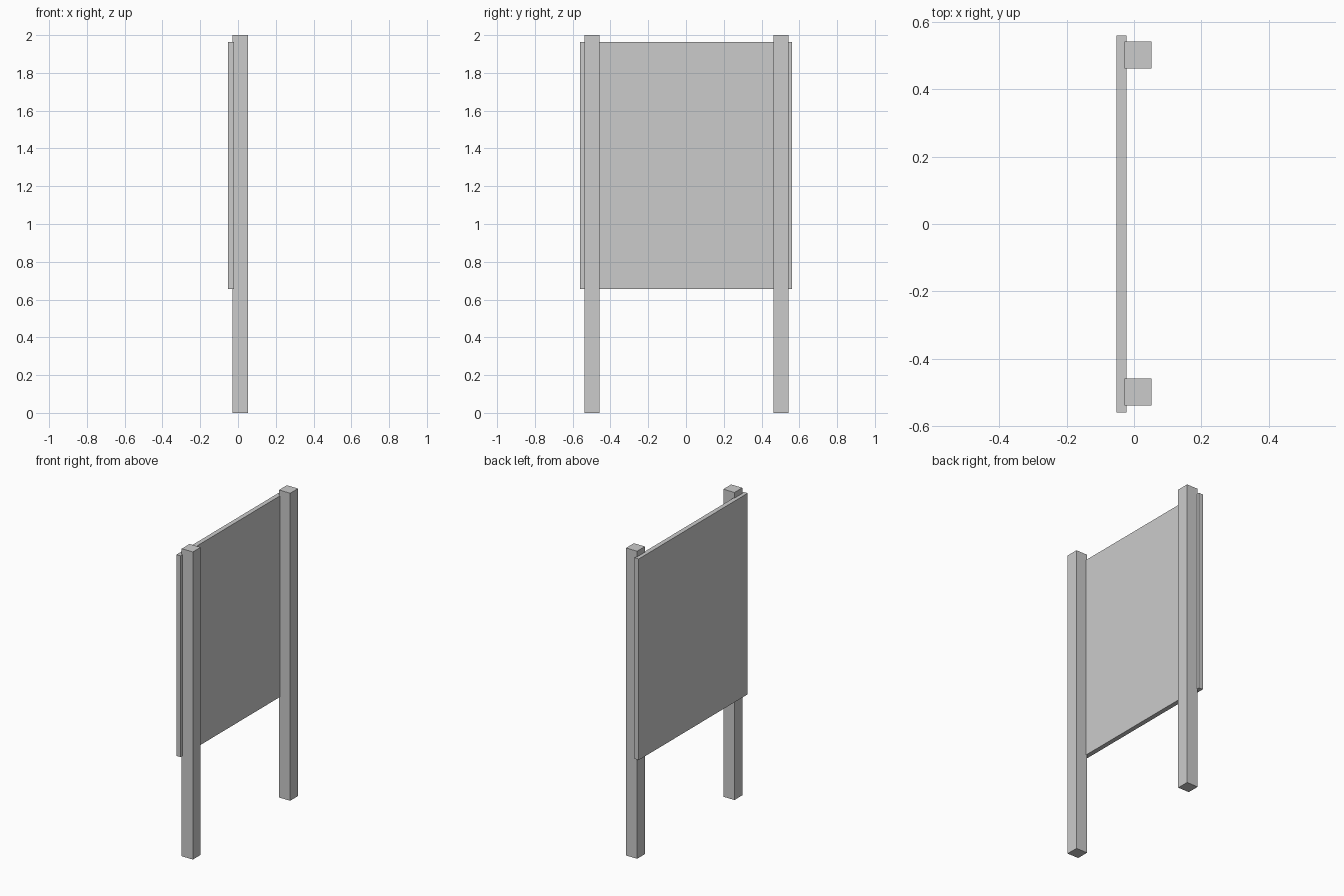
import bpy

if "Cube" in bpy.data.objects:
    bpy.data.objects.remove(bpy.data.objects["Cube"])


def box(name, lo, hi):
    """Axis-aligned box between two corners."""
    centre = [(a + b) / 2 for a, b in zip(lo, hi)]
    bpy.ops.mesh.primitive_cube_add(size=1, location=centre)
    obj = bpy.context.object
    obj.name = name
    obj.scale = [b - a for a, b in zip(lo, hi)]
    bpy.ops.object.transform_apply(location=False, rotation=False, scale=True)
    return obj


POST = 0.08

# Two square upright posts
for side, y in (("left", -0.498), ("right", 0.502)):
    box(f"{side}_post", (-0.028, y - POST / 2, 0), (0.052, y + POST / 2, 2))

# Flat board, slightly let into the posts
box("sign_board", (-0.052, -0.56, 0.655), (-0.022, 0.56, 1.963))
